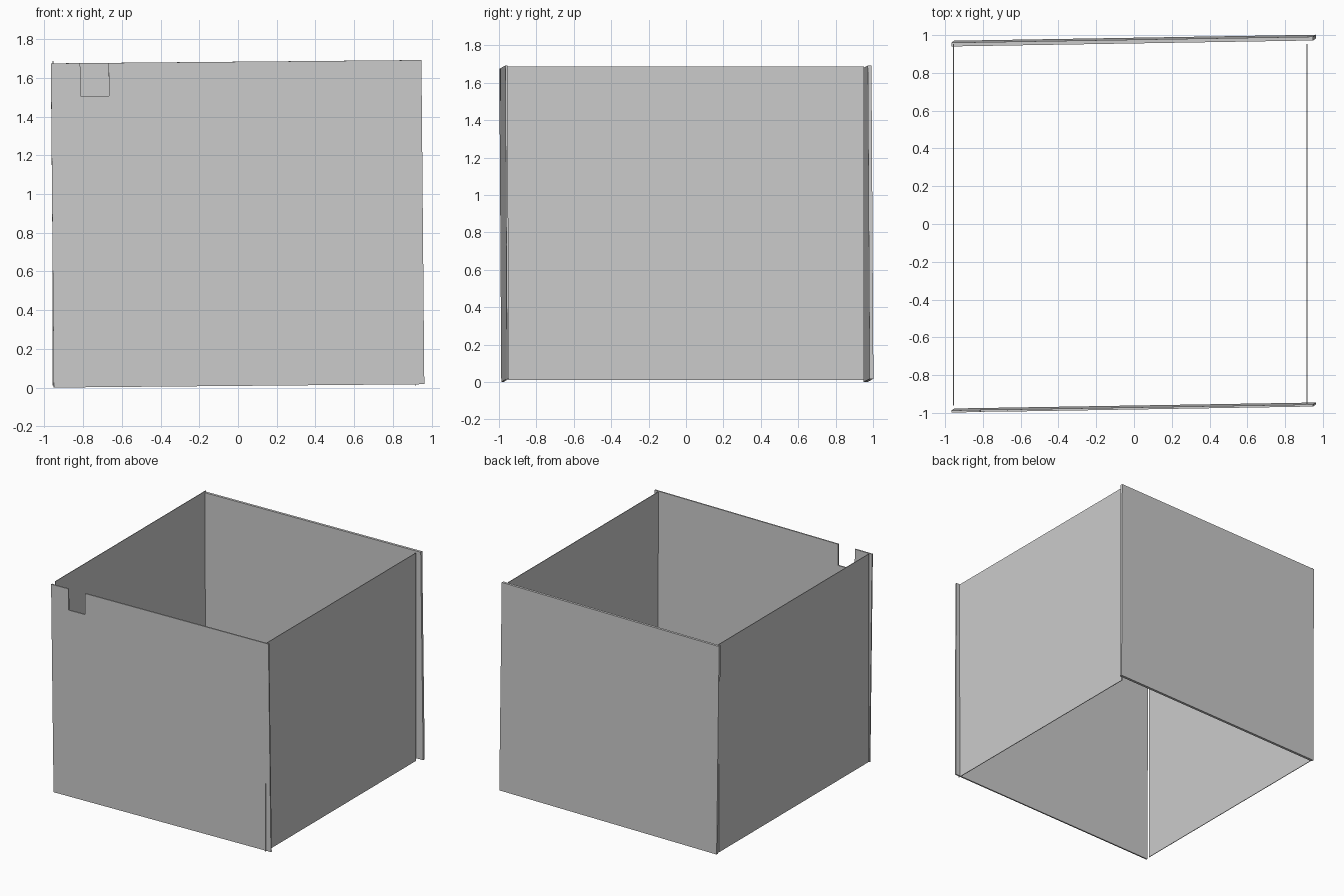
import bpy, bmesh
from mathutils import Matrix, Euler

if "Cube" in bpy.data.objects:
    bpy.data.objects.remove(bpy.data.objects["Cube"])

# Shared slight skew of the front and back panels
TILT = Euler((0.006, -0.009, 0.0165), 'XYZ')
W, H = 1.915, 1.675


def panel(name, outline, depth, location, rotation=(0, 0, 0)):
    """Extrude an xz outline by depth along +y, then place it."""
    bm = bmesh.new()
    face = bm.faces.new([bm.verts.new((x, 0, z)) for x, z in outline])
    ext = bmesh.ops.extrude_face_region(bm, geom=[face])
    verts = [g for g in ext["geom"] if isinstance(g, bmesh.types.BMVert)]
    bmesh.ops.translate(bm, verts=verts, vec=(0, depth, 0))
    bmesh.ops.recalc_face_normals(bm, faces=bm.faces)
    mesh = bpy.data.meshes.new(name)
    bm.to_mesh(mesh)
    bm.free()
    ob = bpy.data.objects.new(name, mesh)
    ob.location = location
    ob.rotation_euler = rotation
    bpy.context.collection.objects.link(ob)
    return ob


def rect(w, h):
    return [(-w / 2, -h / 2), (w / 2, -h / 2), (w / 2, h / 2), (-w / 2, h / 2)]


# Front wall with a notch in its top edge
notch = [(-0.659, H / 2), (-0.659, 0.667), (-0.806, 0.667), (-0.806, H / 2)]
pts = rect(W, H)
panel("front_wall", pts[:3] + notch + pts[3:], 0.011, (-0.002, -0.977, 0.846), TILT)

# Back wall, a little thicker
panel("back_wall", rect(W, H), 0.02, (-0.002, 0.961, 0.846), TILT)

# Thin upright side walls
for name, x in (("left_wall", -0.956), ("right_wall", 0.917)):
    panel(name, rect(0.005, H), 1.914, (x, -0.962, 0.849))
